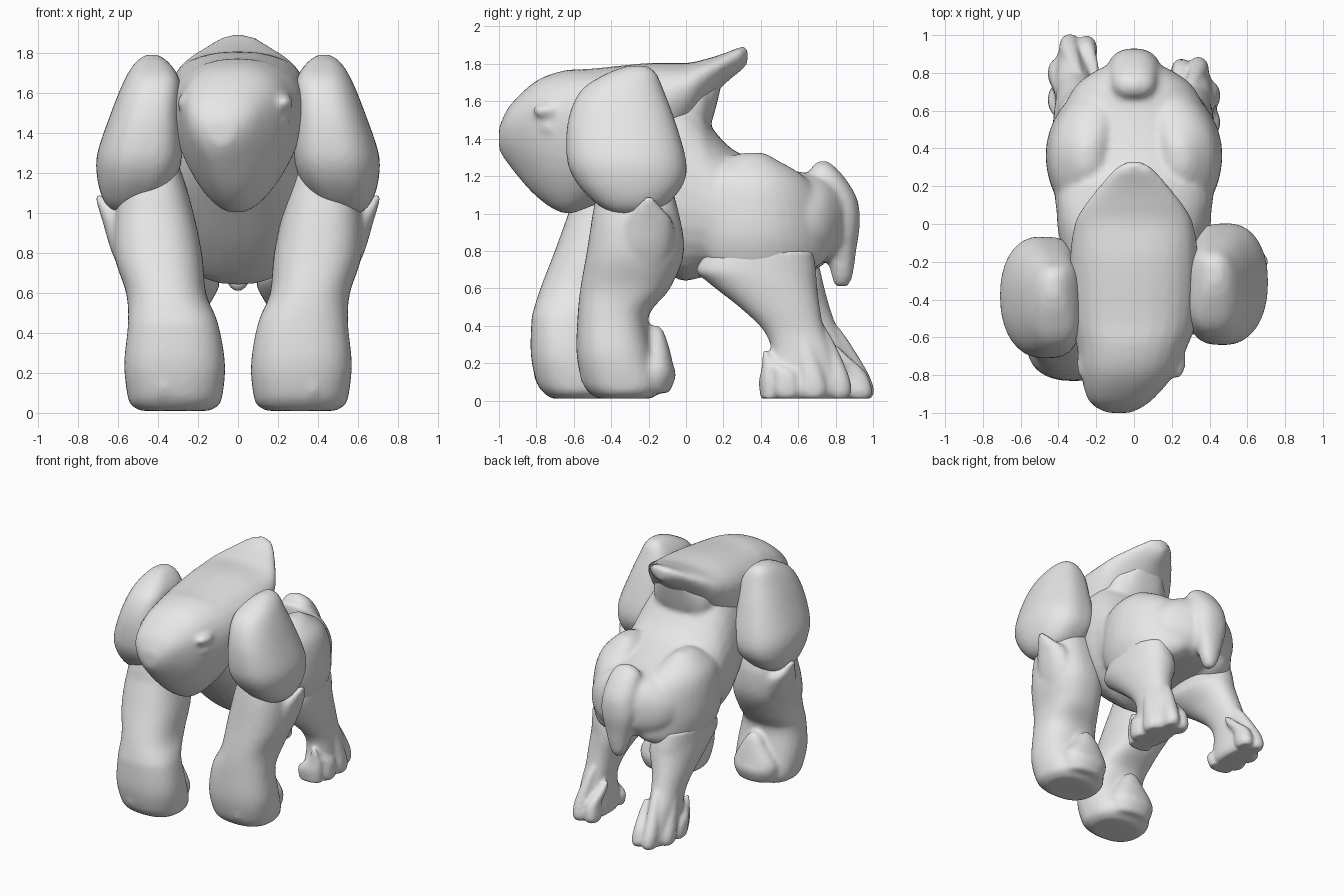
import bpy, bmesh, math
from mathutils import Vector

grey = bpy.data.materials.new("stone grey")
grey.diffuse_color = (0.8, 0.8, 0.8, 1)


def spline(rows, steps=5):
    """Smoothly interpolate rows of section values."""
    out = []
    for i in range(len(rows) - 1):
        a, b = rows[max(i - 1, 0)], rows[i]
        c, d = rows[i + 1], rows[min(i + 2, len(rows) - 1)]
        for s in range(steps):
            t = s / steps
            out.append([q + 0.5 * t * (r - p + t * (2*p - 5*q + 4*r - u + t * (3*(q - r) + u - p)))
                        for p, q, r, u in zip(a, b, c, d)])
    return out + [list(rows[-1])]


def loft(bm, axis, rows, power=2.2, egg=0.0, inner=None, n=32):
    """Closed skin over oval sections: (position, centre x, centre other, radius x, radius other)."""
    rings, made = [], []
    for pos, cx, co, rx, ro in spline(rows):
        ring = []
        for k in range(n):
            a = 2 * math.pi * k / n
            c, s = math.cos(a), math.sin(a)
            p = inner if inner and c < 0 else power
            u = math.copysign(abs(c) ** (2 / p), c) * (1 + egg * s)
            v = math.copysign(abs(s) ** (2 / p), s)
            x, o = cx + max(rx, .008) * u, co + max(ro, .008) * v
            ring.append(bm.verts.new((x, pos, o) if axis == 'y' else (x, o, pos)))
        rings.append(ring)
        made += ring
    for a, b in zip(rings, rings[1:]):
        for k in range(n):
            bm.faces.new((a[k], a[(k + 1) % n], b[(k + 1) % n], b[k]))
    bm.faces.new(rings[0])
    bm.faces.new(rings[-1])
    return made


def blob(bm, centre, size):
    made = bmesh.ops.create_icosphere(bm, subdivisions=3, radius=1)['verts']
    for v in made:
        v.co = Vector([c + s * p for c, s, p in zip(centre, size, v.co)])


def flip(verts, shift):
    """Move a part to the left side."""
    for v in verts:
        v.co.x = -v.co.x
        v.co.y += shift(v.co.z)


def finish(name, bm, mirror=False, shift=None, voxel=0.018, smooth=4):
    """Turn into one fused, smooth skin; optionally on the other side and shifted in y."""
    if mirror:
        flip(bm.verts, shift)
    bmesh.ops.recalc_face_normals(bm, faces=bm.faces)
    me = bpy.data.meshes.new(name)
    bm.to_mesh(me)
    bm.free()
    me.materials.append(grey)
    ob = bpy.data.objects.new(name, me)
    bpy.context.collection.objects.link(ob)
    r = ob.modifiers.new("fuse", 'REMESH')
    r.mode, r.voxel_size, r.use_smooth_shade = 'VOXEL', voxel, True
    s = ob.modifiers.new("soften", 'SMOOTH')
    s.factor, s.iterations = 0.5, smooth
    for p in me.polygons:
        p.use_smooth = True


arm_shift = lambda z: -.245 + .115 * min(max(z - .45, 0) / .55, 1.0)
leg_shift = lambda z: .13 * max(0, 1 - z / .85)

# torso and pelvis
bm = bmesh.new()
loft(bm, 'y', [(-.6, 0, 1.38, .18, .2), (-.45, 0, 1.34, .28, .32), (-.25, 0, 1.26, .35, .45),
               (-.05, 0, 1.16, .40, .51), (.07, 0, 1.11, .41, .455), (.15, 0, 1.06, .42, .385),
               (.28, 0, 1.02, .42, .305), (.55, 0, .98, .39, .255), (.73, 0, .97, .31, .23),
               (.83, 0, .97, .17, .16)], egg=-.06)
# neck web under the crest
loft(bm, 'y', [(-.2, 0, 1.55, .28, .2), (.05, 0, 1.57, .24, .2), (.13, 0, 1.62, .165, .15),
               (.19, 0, 1.75, .09, .06)])
# thighs, curving inward toward the rump
for mirror in (False, True):
    thigh = loft(bm, 'z', [(1.325, .25, .36, .03, .06), (1.29, .25, .35, .09, .13), (1.2, .27, .37, .155, .26),
                           (1.08, .29, .40, .17, .325), (.9, .30, .42, .17, .345), (.78, .295, .43, .15, .335),
                           (.71, .29, .42, .12, .27), (.67, .29, .41, .06, .14)], 2.2)
    for v in thigh:
        v.co.x -= .75 * max(0, v.co.y - .33) ** 2
    if mirror:
        flip(thigh, leg_shift)
# tail flap hanging from the rump
loft(bm, 'z', [(.61, 0, .83, .025, .035), (.66, 0, .835, .06, .055), (.8, 0, .83, .10, .08),
               (.95, 0, .83, .135, .1), (1.08, 0, .795, .135, .12), (1.19, 0, .75, .12, .1),
               (1.25, 0, .735, .09, .06), (1.28, 0, .73, .03, .025)])
finish("torso_thighs_and_tail", bm, smooth=7)

# wedge head running back into the crest: (y, centre x, top z, bottom z, half width)
bm = bmesh.new()
head = [(-1.0, -.08, 1.46, 1.34, .06), (-.94, -.075, 1.58, 1.25, .155), (-.8, -.035, 1.71, 1.09, .235),
        (-.65, -.01, 1.765, 1.0, .28), (-.5, 0, 1.775, 1.04, .315), (-.2, 0, 1.805, 1.15, .325),
        (0, 0, 1.805, 1.4, .3), (.1, 0, 1.825, 1.56, .25), (.2, 0, 1.855, 1.685, .175),
        (.29, 0, 1.89, 1.76, .1), (.33, 0, 1.885, 1.80, .03)]
loft(bm, 'y', [(y, cx, (t + b) / 2, rx, (t - b) / 2) for y, cx, t, b, rx in head], egg=.31)
for cx, y in ((-.26, -.74), (.23, -.73)):          # ears as low creased lobes
    blob(bm, (cx, y, 1.55), (.045, .09, .04))
    blob(bm, (cx * .96, y + .03, 1.46), (.04, .08, .04))
finish("head_and_crest", bm, smooth=6)

for side, mirror in (("right", False), ("left", True)):
    # upper arm and shoulder, flat against the body
    bm = bmesh.new()
    loft(bm, 'z', [(1.79, .43, -.26, .03, .05), (1.75, .43, -.29, .085, .13), (1.66, .43, -.34, .14, .22),
                   (1.5, .46, -.345, .175, .285), (1.3, .49, -.32, .213, .318), (1.18, .505, -.30, .2, .295),
                   (1.08, .525, -.29, .155, .22), (1.02, .54, -.29, .1, .14), (.985, .54, -.29, .04, .06)],
         inner=3.2)
    finish(side + "_shoulder", bm, mirror, lambda z: -.07)

    # forearm, fist, elbow spike and curled fingers
    bm = bmesh.new()
    loft(bm, 'z', [(1.25, .40, -.28, .1, .16), (1.05, .42, -.27, .185, .22), (.8, .40, -.27, .22, .26),
                   (.6, .36, -.325, .2, .24), (.45, .325, -.39, .225, .19), (.25, .317, -.38, .252, .205),
                   (.1, .315, -.34, .24, .215), (.04, .315, -.33, .22, .185), (.01, .315, -.33, .17, .14)], 2.4)
    loft(bm, 'z', [(.6, .46, -.24, .08, .1), (.8, .525, -.22, .105, .15), (.95, .585, -.2, .09, .13),
                   (1.03, .65, -.2, .05, .07), (1.095, .705, -.2, .012, .015)])
    loft(bm, 'z', [(.04, .32, -.22, .16, .13), (.13, .32, -.19, .18, .135), (.2, .32, -.17, .165, .1),
                   (.3, .31, -.165, .1, .07), (.37, .31, -.165, .055, .045), (.4, .31, -.165, .015, .02)])
    blob(bm, (.37, -.53, .16), (.05, .04, .09))
    finish(side + "_forearm", bm, mirror, arm_shift)

    # shin, foot, toes and front spur
    bm = bmesh.new()
    loft(bm, 'z', [(.8, .28, .4, .15, .28), (.7, .27, .375, .165, .32), (.63, .265, .41, .17, .29),
                   (.5, .295, .5, .13, .215), (.38, .31, .575, .105, .165), (.27, .32, .62, .1, .165),
                   (.14, .32, .63, .105, .2), (.05, .32, .63, .11, .22), (.01, .32, .63, .09, .18)])
    for x, y, h in ((.25, .8, .3), (.34, .81, .42), (.4, .68, .48), (.4, .54, .26)):
        loft(bm, 'z', [(.01, x, y, .04, .05), (.05, x, y, .055, .075), (.15, x, y - .01, .05, .065),
                       (h * .8, x - .03, y - .07, .035, .04), (h, x - .05, y - .1, .015, .015)])
    loft(bm, 'z', [(.01, .32, .45, .09, .05), (.1, .32, .45, .1, .06), (.18, .36, .44, .05, .035),
                   (.27, .37, .42, .014, .012)])
    finish(side + "_shin_and_foot", bm, mirror, leg_shift, voxel=.014, smooth=5)
